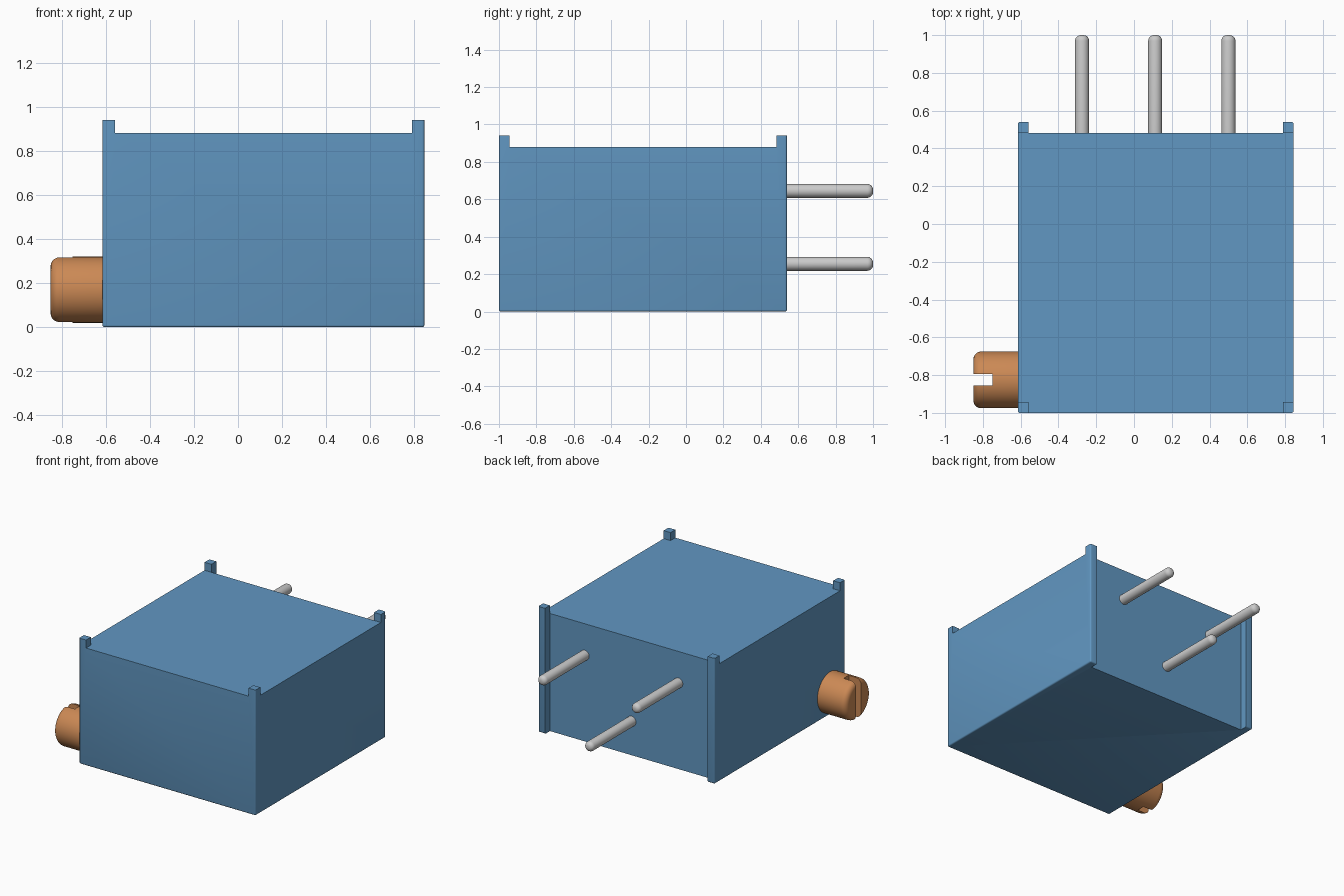
import bpy, bmesh
from mathutils import Matrix, Vector

if "Cube" in bpy.data.objects:
    bpy.data.objects.remove(bpy.data.objects["Cube"])


def make_object(name, bm):
    mesh = bpy.data.meshes.new(name)
    bmesh.ops.recalc_face_normals(bm, faces=bm.faces)
    bm.to_mesh(mesh)
    bm.free()
    obj = bpy.data.objects.new(name, mesh)
    bpy.context.collection.objects.link(obj)
    return obj


def box(name, lo, hi, bevel=0.0):
    """Box between two corners; the bevel leaves the top rim sharp."""
    lo, hi = Vector(lo), Vector(hi)
    bm = bmesh.new()
    bmesh.ops.create_cube(bm, size=1)
    bmesh.ops.scale(bm, vec=hi - lo, verts=bm.verts)
    bmesh.ops.translate(bm, vec=(lo + hi) / 2, verts=bm.verts)
    if bevel:
        edges = [e for e in bm.edges if min(v.co.z for v in e.verts) < hi.z - 1e-4]
        bmesh.ops.bevel(bm, geom=edges, offset=bevel, segments=3, profile=0.5, affect='EDGES')
    return make_object(name, bm)


def rod(name, start, end, radius, rounding, sides):
    """Cylinder from start to end with a rounded far rim."""
    start, end = Vector(start), Vector(end)
    length = (end - start).length
    bm = bmesh.new()
    bmesh.ops.create_cone(bm, cap_ends=True, segments=sides, radius1=radius,
                          radius2=radius, depth=length,
                          matrix=Matrix.Translation((0, 0, length / 2)))
    rim = [e for e in bm.edges if all(v.co.z > length - 1e-4 for v in e.verts)]
    bmesh.ops.bevel(bm, geom=rim, offset=rounding, segments=5, profile=0.5, affect='EDGES')
    turn = (end - start).to_track_quat('Z', 'Y').to_matrix().to_4x4()
    bmesh.ops.transform(bm, matrix=Matrix.Translation(start) @ turn, verts=bm.verts)
    return make_object(name, bm)


def activate(obj):
    bpy.ops.object.select_all(action='DESELECT')
    obj.select_set(True)
    bpy.context.view_layer.objects.active = obj


def cut(obj, lo, hi):
    cutter = box("cutter", lo, hi)
    cutter.hide_render = True
    mod = obj.modifiers.new("cut", 'BOOLEAN')
    mod.operation, mod.solver, mod.object = 'DIFFERENCE', 'EXACT', cutter
    activate(obj)
    bpy.ops.object.modifier_apply(modifier=mod.name)
    bpy.data.objects.remove(cutter)


def smooth(obj):
    activate(obj)
    bpy.ops.object.shade_smooth_by_angle(angle=0.6)


def paint(obj, name, color):
    mat = bpy.data.materials.new(name)
    mat.diffuse_color = (*color, 1)
    mat.use_nodes = True
    mat.node_tree.nodes["Principled BSDF"].inputs["Base Color"].default_value = mat.diffuse_color
    obj.data.materials.append(mat)


# Housing: one block cut back to leave stand-off feet at the corners
X0, X1, Y0, Y1, H, FOOT = -0.615, 0.845, -1.0, 0.54, 0.94, 0.057
housing = box("housing", (X0, Y0, 0), (X1, Y1, H), bevel=0.01)
cut(housing, (X0 + FOOT, Y0 - 0.1, H - 0.06), (X1 - FOOT, Y1 + 0.1, H + 0.1))
cut(housing, (X0 - 0.1, Y0 + FOOT, H - 0.06), (X1 + 0.1, Y1 - FOOT, H + 0.1))
cut(housing, (X0 + FOOT, Y1 - FOOT, -0.1), (X1 - FOOT, Y1 + 0.1, H + 0.1))
smooth(housing)
paint(housing, "blue_plastic", (0.12, 0.31, 0.54))

# Slotted adjustment screw on the left side
screw = rod("adjustment_screw", (X0 + 0.01, -0.825, 0.17), (-0.85, -0.825, 0.17), 0.15, 0.04, 48)
cut(screw, (-0.95, -0.855, -0.1), (-0.75, -0.795, 0.5))
smooth(screw)
paint(screw, "brass", (0.60, 0.25, 0.09))

# Three lead pins, the middle one lower
for side, x, z in (("left", -0.275, 0.645), ("middle", 0.112, 0.255), ("right", 0.50, 0.645)):
    smooth(rod(side + "_pin", (x, 0.47, z), (x, 1.0, z), 0.037, 0.03, 32))
